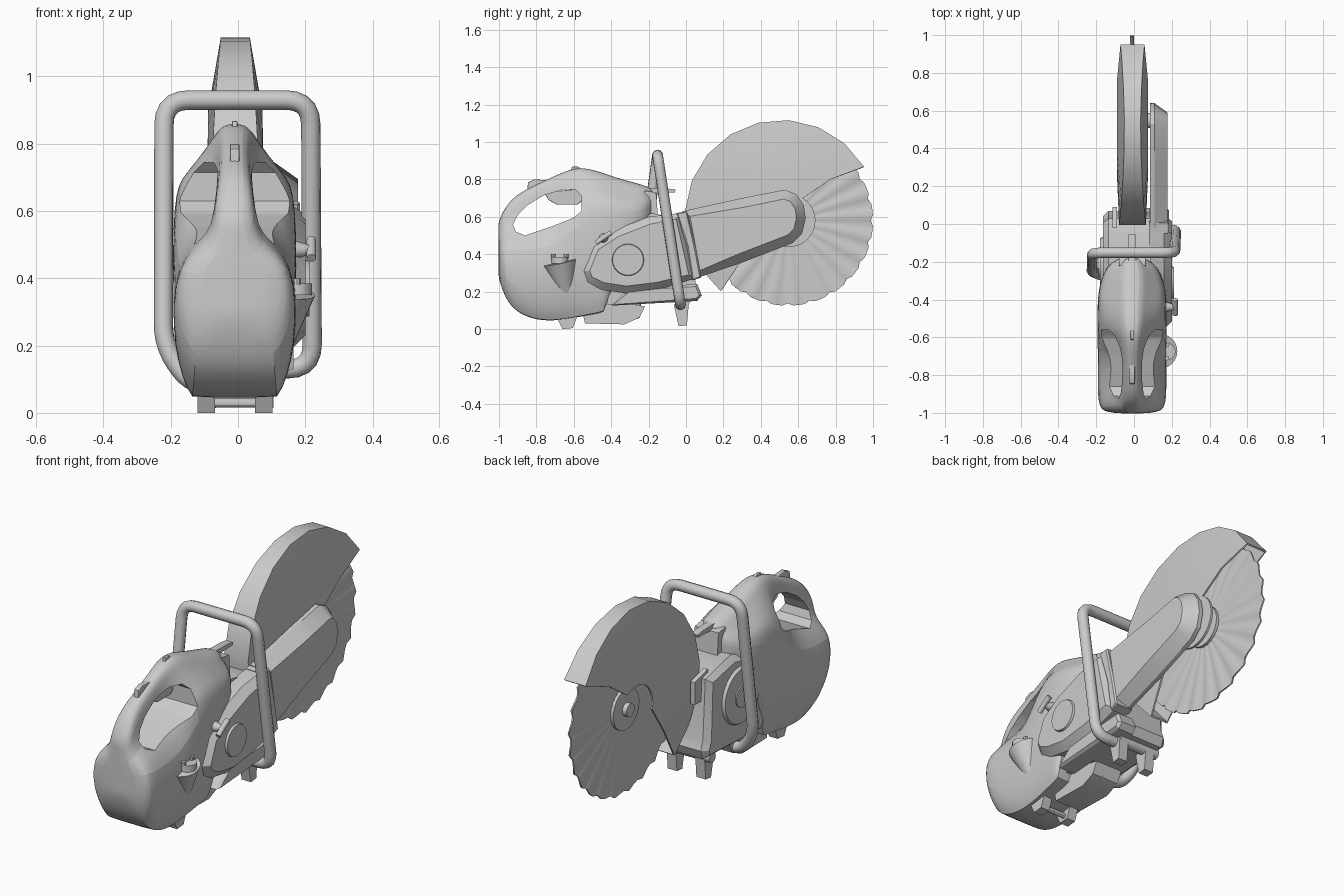
import bpy, bmesh
from math import sin, cos, pi, radians
from mathutils import Vector

if "Cube" in bpy.data.objects:
    bpy.data.objects.remove(bpy.data.objects["Cube"])

CX = -0.01  # centre plane of body and blade


def finish(bm, name, angle=30):
    bmesh.ops.recalc_face_normals(bm, faces=bm.faces[:])
    me = bpy.data.meshes.new(name)
    bm.to_mesh(me)
    bm.free()
    ob = bpy.data.objects.new(name, me)
    bpy.context.collection.objects.link(ob)
    return smooth(ob, angle)


def smooth(ob, angle=30):
    bpy.ops.object.select_all(action='DESELECT')
    ob.select_set(True)
    bpy.context.view_layer.objects.active = ob
    bpy.ops.object.shade_smooth_by_angle(angle=radians(angle))
    return ob


def modify(ob, kind, angle=30, **props):
    m = ob.modifiers.new(kind.title(), kind)
    for k, v in props.items():
        setattr(m, k, v)
    bpy.context.view_layer.objects.active = ob
    bpy.ops.object.modifier_apply(modifier=m.name)
    return smooth(ob, angle)


def prism(name, pts, x0, x1, inset=0, rise=0):
    """Side profile (y, z) extruded from x0 to x1, with a chamfered face at x1."""
    bm = bmesh.new()
    xe = x1 - rise if x1 > x0 else x1 + rise
    a = [bm.verts.new((x0, y, z)) for y, z in pts]
    b = [bm.verts.new((xe, y, z)) for y, z in pts]
    bm.faces.new(a)
    outer = bm.faces.new(b)
    n = len(pts)
    for i in range(n):
        j = (i + 1) % n
        bm.faces.new((a[i], a[j], b[j], b[i]))
    bmesh.ops.recalc_face_normals(bm, faces=bm.faces[:])
    if inset:
        bmesh.ops.inset_individual(bm, faces=[outer], thickness=inset, depth=rise)
    return finish(bm, name)


def cyl(name, p, q, r, r2=None, n=24):
    p, q = Vector(p), Vector(q)
    bm = bmesh.new()
    bmesh.ops.create_cone(bm, cap_ends=True, segments=n, radius1=r,
                          radius2=r if r2 is None else r2, depth=(q - p).length)
    bmesh.ops.rotate(bm, verts=bm.verts[:], matrix=(q - p).to_track_quat('Z', 'Y').to_matrix())
    bmesh.ops.translate(bm, verts=bm.verts[:], vec=(p + q) / 2)
    return finish(bm, name)


def tube(name, pts, r, round_by):
    """Pipe through the points with rounded corners."""
    pts = [Vector(p) for p in pts]
    path = [pts[0]]
    for a, b, c in zip(pts, pts[1:], pts[2:]):
        d = min(round_by, .45 * (a - b).length, .45 * (c - b).length)
        s = b + (a - b).normalized() * d
        e = b + (c - b).normalized() * d
        for k in range(6):
            t = k / 5
            path.append(s * (1 - t) ** 2 + b * 2 * t * (1 - t) + e * t * t)
    path.append(pts[-1])
    cu = bpy.data.curves.new(name, 'CURVE')
    cu.dimensions = '3D'
    cu.bevel_depth, cu.bevel_resolution, cu.use_fill_caps = r, 3, True
    sp = cu.splines.new('POLY')
    sp.points.add(len(path) - 1)
    for p, v in zip(sp.points, path):
        p.co = (*v, 1)
    ob = bpy.data.objects.new(name, cu)
    bpy.context.collection.objects.link(ob)
    bpy.ops.object.select_all(action='DESELECT')
    ob.select_set(True)
    bpy.context.view_layer.objects.active = ob
    bpy.ops.object.convert(target='MESH')
    return smooth(bpy.context.view_layer.objects.active, 45)


# Rear housing: loft along y (y, bottom, shoulder, top, half widths: base, middle, neck, crest)
sections = [
    (-1.005, .28, .42, .57, .10, .14, .07, .05), (-.97, .17, .45, .65, .12, .175, .07, .06),
    (-.91, .09, .45, .72, .125, .185, .065, .055), (-.80, .045, .46, .775, .13, .185, .06, .05),
    (-.68, .045, .49, .83, .13, .185, .07, .05), (-.57, .065, .62, .875, .135, .185, .15, .06),
    (-.44, .09, .66, .835, .145, .185, .15, .07), (-.37, .30, .65, .81, .16, .18, .15, .075),
    (-.28, .45, .64, .785, .14, .165, .13, .08), (-.17, .58, .67, .755, .09, .10, .09, .06)]
bm = bmesh.new()
crease = bm.edges.layers.float.new('crease_edge')
rings = []
for y, zb, zs, zt, wb, wm, wn, wt in sections:
    half = [(wb, zb), (wm, zb + .3 * (zs - zb)), (wm, zs), (wn, zs + .3 * (zt - zs)),
            (wt, zt - .04), (wt * .6, zt)]
    rings.append([bm.verts.new((CX + w, y, z)) for w, z in half]
                 + [bm.verts.new((CX - w, y, z)) for w, z in reversed(half)])
for a, b in zip(rings, rings[1:]):
    for i in range(12):
        j = (i + 1) % 12
        bm.faces.new((a[i], a[j], b[j], b[i]))
    for i in (0, 11):  # firm lower edges
        bm.edges.get((a[i], b[i]))[crease] = .75
for i, j in ((11, 0), (0, 1), (10, 11)):
    bm.edges.get((rings[6][i], rings[6][j]))[crease] = .8
for r in (rings[0], rings[-1]):
    for i in range(5):
        bm.faces.new((r[i], r[i + 1], r[10 - i], r[11 - i]))
body = finish(bm, "rear_housing")
modify(body, 'SUBSURF', levels=2)
grip_hole = prism("grip_hole_cutter", [(-.925, .56), (-.90, .61), (-.85, .66), (-.76, .715), (-.66, .745),
                  (-.59, .745), (-.56, .715), (-.56, .63), (-.60, .595), (-.70, .555), (-.86, .50), (-.91, .52)], -.4, .4)
grip_hole.hide_render = True
modify(body, 'BOOLEAN', 40, object=grip_hole, operation='DIFFERENCE', solver='EXACT')
bpy.data.objects.remove(grip_hole)

# Handle controls
for name, pts, w in [
        ("throttle_lock", [(-.85, .72), (-.845, .785), (-.81, .80), (-.73, .795), (-.71, .77)], .014),
        ("trigger", [(-.76, .73), (-.735, .69), (-.69, .665), (-.58, .665), (-.55, .69), (-.57, .75)], .018),
        ("top_fin", [(-.62, .83), (-.61, .868), (-.575, .868), (-.54, .84)], .008)]:
    modify(prism(name, pts, CX - w, CX + w), 'BEVEL', width=.004, segments=2)

# Engine block, starter cover and front bracket
prism("engine_block", [(-.42, .13), (.05, .15), (.07, .20), (.05, .25), (.03, .57), (-.18, .62),
      (-.46, .54), (-.50, .35)], .09, -.165, .03, .03)
cyl("starter_cover", (-.15, -.22, .40), (-.18, -.22, .40), .16, .145, 32)
cyl("starter_hub", (-.17, -.22, .40), (-.187, -.22, .40), .06)
prism("cover_bracket", [(-.24, .58), (-.15, .60), (-.16, .73), (-.22, .74)], -.08, .06)
prism("cover_latch", [(-.22, .725), (-.06, .73), (-.055, .745), (-.10, .752), (-.22, .755)], -.03, .01)
prism("guard_bracket", [(-.02, .45), (.09, .45), (.09, .57), (-.02, .60)], -.115, -.09)

# Clutch cover on the right
prism("clutch_cover", [(-.555, .31), (-.53, .25), (-.45, .21), (-.32, .19), (-.15, .21), (.05, .27), (-.03, .62),
      (-.20, .60), (-.38, .53), (-.50, .45)], .08, .20, .04, .04)
cyl("clutch_cap", (.19, -.31, .37), (.212, -.31, .37), .088, .082, 28)
prism("cover_strap", [(.035, .26), (.08, .275), (.055, .42), (.005, .63), (-.05, .62), (.005, .44)], .08, .185, .008, .008)
tube("tension_knob", [(.218, -.48, .46), (.218, -.44, .49), (.218, -.40, .515)], .014, .01)
cyl("tension_knob_stem", (.16, -.44, .485), (.215, -.44, .485), .03, .014, 12)

# Belt arm
prism("belt_arm", [(.05, .27), (.30, .355), (.57, .46), (.62, .51), (.64, .59), (.63, .66), (.59, .72), (.53, .745),
      (.30, .70), (-.02, .63)], .085, .178, .05, .07)

# Blade guard: shell swept around the blade
bm = bmesh.new()
rows = []
for k in range(12):
    t = k / 11
    ao, ai = radians(31 + 200 * t), radians(58 + 137 * t)
    outer = Vector((0, .51 + .515 * cos(ao), .603 + .515 * sin(ao)))
    inner = Vector((0, .55 + .14 * cos(ai), .58 + .14 * sin(ai)))
    mid = inner.lerp(outer, .45)
    mid.z += .025 if k == 0 else 0
    rim = .043 + .028 * cos(ao) ** 2
    row = [(inner, -.083), (mid, -.081), (outer, -rim), (outer, rim), (mid, .081), (inner, .083)]
    rows.append([bm.verts.new((CX + x + .002, p.y, p.z)) for p, x in row])
for a, b in zip(rows, rows[1:]):
    for i in range(5):
        bm.faces.new((a[i], a[i + 1], b[i + 1], b[i]))
guard = finish(bm, "blade_guard", 25)
modify(guard, 'SOLIDIFY', 25, thickness=.01, offset=-1)
cyl("guard_hub_plate", (.062, .55, .58), (.075, .55, .58), .142, n=32)

# Pleated cutting blade with notched rim
bm = bmesh.new()
N = 96
loops = []
for r, amp in ((.02, 0), (.10, .001), (.435, .007), (.455, .007)):
    ring = []
    for i in range(N):
        a = 2 * pi * i / N
        rr = r - (.012 if r > .45 and i % 4 == 0 else 0)
        ring.append(bm.verts.new((CX + amp * sin(pi * i / 2), .545 + rr * cos(a), .58 + rr * sin(a))))
    loops.append(ring)
for a, b in zip(loops, loops[1:]):
    for i in range(N):
        j = (i + 1) % N
        bm.faces.new((a[i], a[j], b[j], b[i]))
blade = finish(bm, "cutting_blade")
modify(blade, 'SOLIDIFY', thickness=.008, offset=0)
cyl("blade_flange", (-.03, .547, .58), (.01, .547, .58), .11, n=32)
cyl("blade_bolt", (-.055, .547, .58), (-.025, .547, .58), .035, n=16)
cyl("blade_shaft", (0, .547, .58), (.10, .547, .58), .04)

# Wrap-around front handle
tube("front_handle", [(.0, -.27, .08), (-.14, -.28, .08), (-.222, -.255, .20), (-.22, -.152, .93),
     (.216, -.152, .93), (.221, -.03, .13), (.05, -.03, .13)], .029, .075)
cyl("front_cross_rod", (-.15, -.01, .14), (.10, -.01, .14), .028, n=16)

# Fuel filler on the right
cyl("filler_neck", (.11, -.63, .15), (.135, -.675, .36), .03, .095)
cyl("filler_cap", (.175, -.675, .35), (.175, -.675, .385), .045, n=16)
for y in (-.71, -.64):
    cyl("filler_cap_lug", (.175, y, .38), (.175, y, .40), .012, n=8)

# Underside: base plate, tank box, feet
prism("base_plate", [(-.40, .125), (.06, .15), (.085, .18), (.06, .24), (-.30, .22)], .06, .165, .015, .015)
prism("lower_box", [(-.56, .12), (-.54, .03), (-.33, .025), (-.25, .06), (-.22, .12), (-.40, .16)], -.10, .06)
for x in (-.12, .05):
    prism("rear_foot", [(-.69, .06), (-.66, 0), (-.605, .005), (-.58, .07)], x, x + .052)
    prism("front_foot", [(-.065, .13), (-.04, .015), (.005, .02), (.015, .14)], x, x + .055)
cyl("rear_foot_bar", (-.08, -.63, .03), (.06, -.63, .03), .014, n=12)
